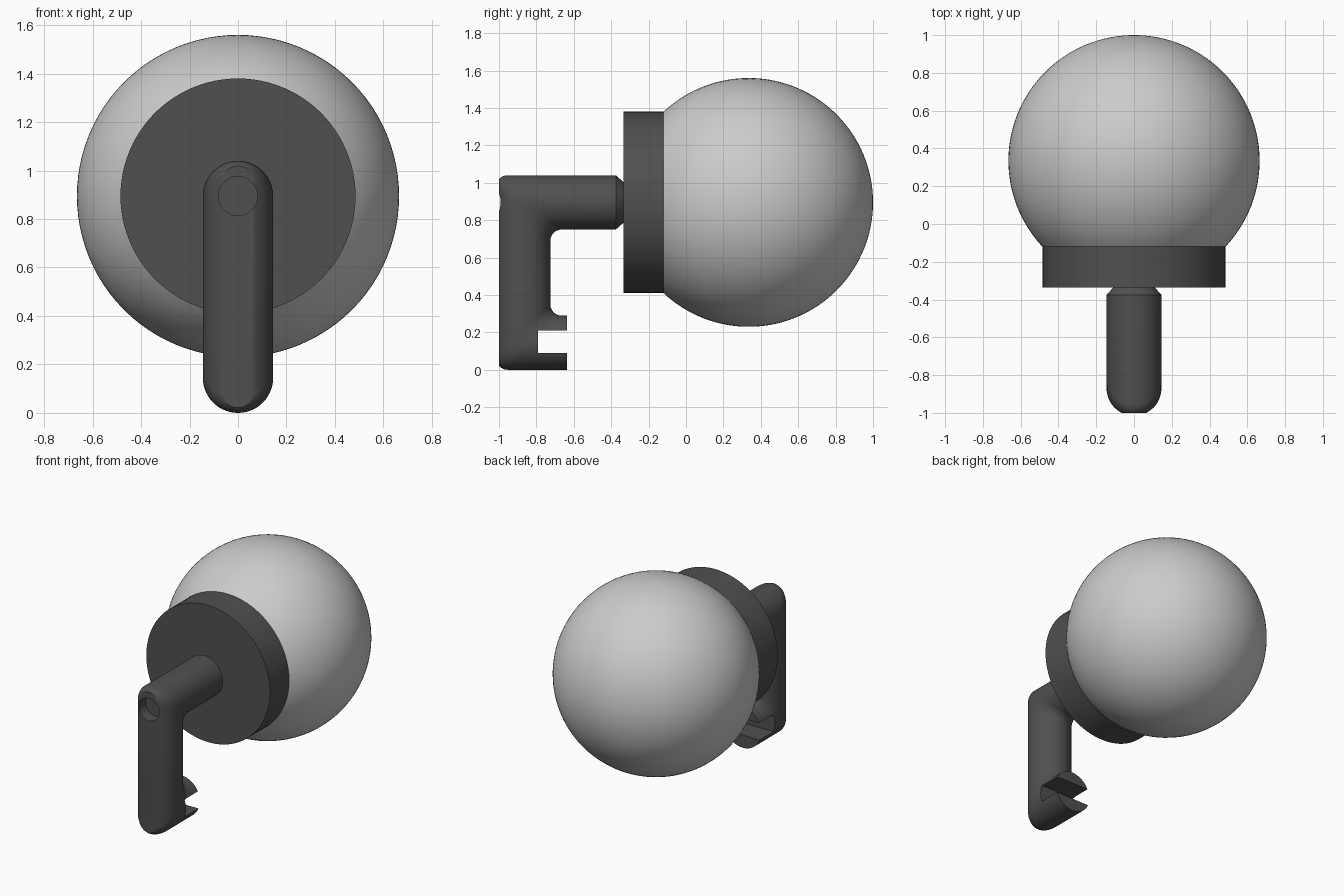
import bpy, bmesh, math
from mathutils import Vector, Matrix

if "Cube" in bpy.data.objects:
    bpy.data.objects.remove(bpy.data.objects["Cube"])

ZC = 0.895           # height of lamp axis
R = 0.145            # pipe radius
DARK = bpy.data.materials.new("dark_grey")
DARK.diffuse_color = (0.08, 0.08, 0.08, 1)
DARK.use_nodes = True
DARK.node_tree.nodes["Principled BSDF"].inputs["Base Color"].default_value = DARK.diffuse_color


def finish(name, bm, mat=None):
    bmesh.ops.remove_doubles(bm, verts=bm.verts, dist=1e-5)
    bmesh.ops.recalc_face_normals(bm, faces=bm.faces)
    me = bpy.data.meshes.new(name)
    bm.to_mesh(me)
    bm.free()
    ob = bpy.data.objects.new(name, me)
    bpy.context.collection.objects.link(ob)
    if mat:
        me.materials.append(mat)
    return ob


def smooth(ob, deg=30):
    bpy.ops.object.select_all(action='DESELECT')
    ob.select_set(True)
    bpy.context.view_layer.objects.active = ob
    bpy.ops.object.shade_smooth_by_angle(angle=math.radians(deg))


def lathe(name, profile, mat=None, n=96):
    """Revolve (radius, y) points about the lamp axis."""
    bm = bmesh.new()
    vs = [bm.verts.new((r, y, ZC)) for r, y in profile]
    es = [bm.edges.new(p) for p in zip(vs, vs[1:])]
    bmesh.ops.spin(bm, geom=vs + es, cent=(0, 0, ZC), axis=(0, 1, 0),
                   angle=2 * math.pi, steps=n, use_merge=True)
    ob = finish(name, bm, mat)
    smooth(ob)
    return ob


# Glass globe, open where it sits in the base
GR, GY = 0.665, 0.335
a0 = math.acos((-0.12 - GY) / GR)
lathe("globe", [(GR * math.sin(a0 * (1 - i / 48)), GY + GR * math.cos(a0 * (1 - i / 48)))
                for i in range(49)])

# Round base disc behind the globe
lathe("globe_base", [(0, -0.335), (0.485, -0.335), (0.485, -0.12), (0, -0.12)], DARK)


# Mitred pipe arm with softened corners
def arc_corner(a, c, b, t=0.06, n=6):
    """Round the right angle a-c-b with a quarter circle of radius t."""
    u, v = (a - c).normalized() * t, (b - c).normalized() * t
    return [c + u * (1 - math.sin(k)) + v * (1 - math.cos(k))
            for k in (math.pi / 2 * i / n for i in range(n + 1))]


def strand(th):
    x, d = R * math.sin(th), R * math.cos(th)
    s = 0.105 / R
    p = [Vector(q) for q in ((x, -0.375, ZC + d), (x, -0.87 - d, ZC + d),
                             (x, -0.87 - d, 0.145 - d), (x, -0.635, 0.145 - d))]
    return ([Vector((x * s, -0.33, ZC + d * s)), p[0]] + arc_corner(*p[:3])
            + arc_corner(*p[1:]) + [p[3]])


N = 64
bm = bmesh.new()
grid = [[bm.verts.new(p) for p in strand(2 * math.pi * (i + 0.5) / N)] for i in range(N)]
for i in range(N):
    a, b = grid[i], grid[(i + 1) % N]
    for j in range(len(a) - 1):
        bm.faces.new((a[j], a[j + 1], b[j + 1], b[j]))
bm.faces.new([g[0] for g in grid])
bm.faces.new([g[-1] for g in grid])
# flat mounting face at the front
cut = bmesh.ops.bisect_plane(bm, geom=bm.verts[:] + bm.edges[:] + bm.faces[:],
                             plane_co=(0, -1, 0), plane_no=(0, -1, 0), clear_outer=True)
bmesh.ops.holes_fill(bm, edges=[e for e in bm.edges if e.is_boundary], sides=0)
arm = finish("arm", bm, DARK)

# Cutters: clip slot at the lower end, round recess at the elbow
bm = bmesh.new()
bmesh.ops.create_cube(bm, size=1, matrix=Matrix.Translation((0, -0.59, 0.15))
                      @ Matrix.Diagonal((1, 0.4, 0.12, 1)))
slot = finish("slot_cutter", bm)
bm = bmesh.new()
bmesh.ops.create_cone(bm, cap_ends=True, segments=48, radius1=0.08, radius2=0.08, depth=0.2,
                      matrix=Matrix.Translation((0, -1.02, ZC)) @ Matrix.Rotation(math.pi / 2, 4, 'X'))
recess = finish("recess_cutter", bm)
for c in (slot, recess):
    m = arm.modifiers.new(c.name, 'BOOLEAN')
    m.operation, m.solver, m.object = 'DIFFERENCE', 'EXACT', c
    bpy.context.view_layer.objects.active = arm
    bpy.ops.object.modifier_apply(modifier=m.name)
    bpy.data.objects.remove(c)
smooth(arm)
